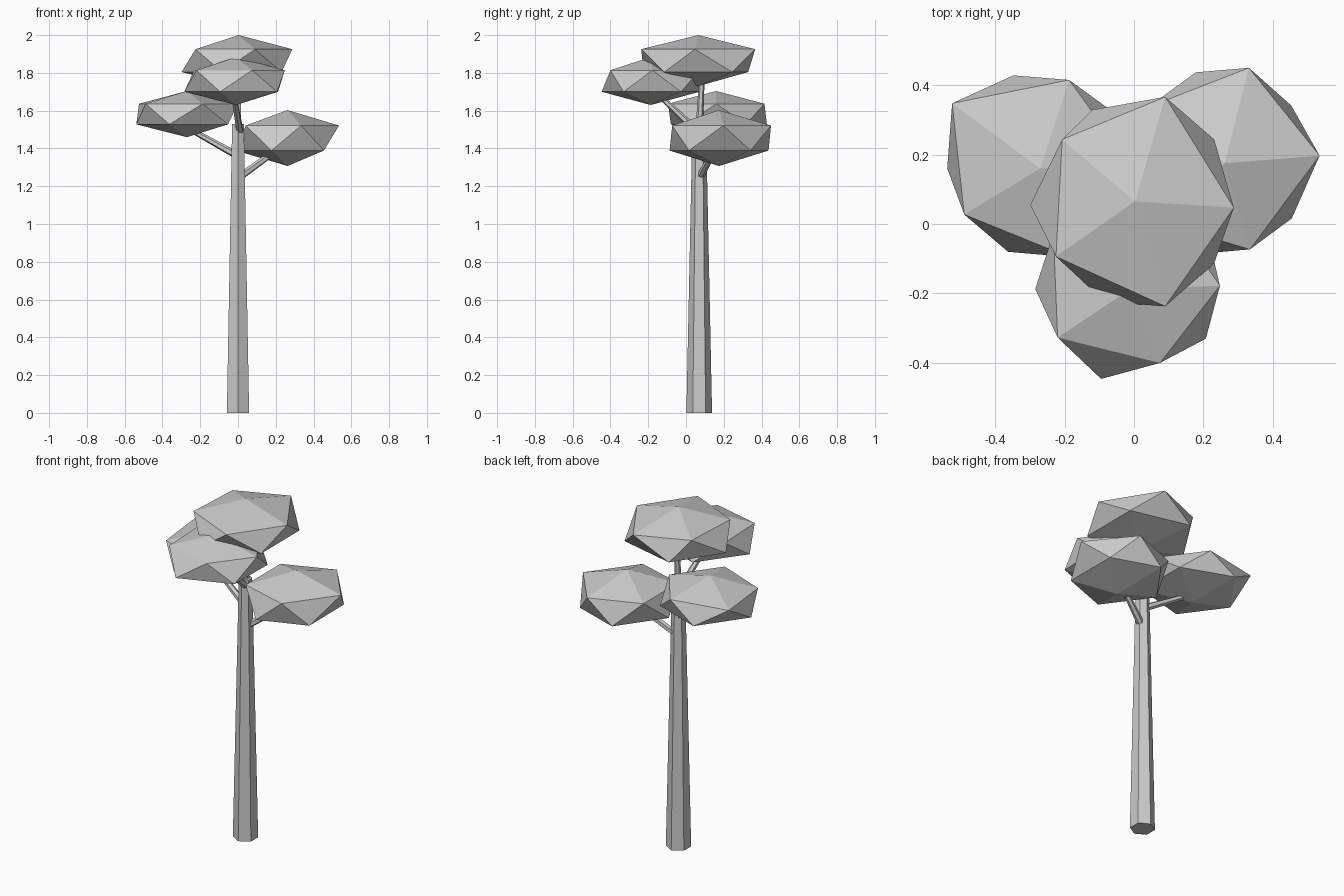
import bpy, math
from mathutils import Vector


def limb(name, start, end, r1, r2):
    # six-sided tapered cylinder between two points
    a, b = Vector(start), Vector(end)
    d = b - a
    bpy.ops.mesh.primitive_cone_add(vertices=6, radius1=r1, radius2=r2,
                                    depth=d.length, location=(a + b) / 2)
    o = bpy.context.object
    o.name = name
    if d.xy.length > 1e-4:
        o.rotation_euler = d.to_track_quat('Z', 'Y').to_euler()


def foliage(name, centre, size, nudges):
    # squashed low-poly ball; nudges move single corners, keyed by their angle
    bpy.ops.mesh.primitive_ico_sphere_add(subdivisions=1, radius=1, location=centre)
    o = bpy.context.object
    o.name = name
    for v in o.data.vertices:
        dx = dy = 0
        if v.co.xy.length > 0.1:
            ang = round(math.degrees(math.atan2(v.co.y, v.co.x)) / 36) * 36 % 360
            dx, dy = nudges.get(ang, (0, 0))
        v.co = (v.co.x * size[0] + dx, v.co.y * size[1] + dy, v.co.z * size[2])


# Trunk
limb("trunk", (0, 0.07, 0), (0, 0.07, 1.53), 0.068, 0.036)

# Branches
limb("right_branch", (0.01, 0.075, 1.25), (0.26, 0.17, 1.43), 0.02, 0.014)
limb("left_branch", (0, 0.075, 1.36), (-0.27, 0.15, 1.51), 0.02, 0.014)
limb("front_branch", (0.01, 0.06, 1.49), (-0.02, -0.13, 1.67), 0.02, 0.014)
limb("top_branch", (0, 0.07, 1.5), (0, 0.085, 1.78), 0.02, 0.014)

# Foliage clumps
foliage("top_foliage", (0.003, 0.065, 1.865), (0.315, 0.34, 0.135),
        {0: (0.003, -0.018), 72: (0, 0.012), 288: (0, -0.013), 144: (0.018, 0),
         108: (-0.035, -0.025), 180: (-0.02, -0.01), 216: (0, 0.02)})
foliage("right_foliage", (0.262, 0.175, 1.455), (0.305, 0.308, 0.148),
        {36: (-0.03, 0.005), 324: (-0.028, 0.003), 72: (-0.015, 0.013),
         288: (-0.012, 0.014), 0: (0, 0.022)})
foliage("left_foliage", (-0.27, 0.16, 1.582), (0.3, 0.3, 0.122),
        {144: (-0.037, 0.03), 216: (-0.002, 0.025), 252: (-0.01, 0.015),
         108: (0.005, 0.013)})
foliage("front_foliage", (-0.01, -0.187, 1.757), (0.307, 0.305, 0.127),
        {288: (0, 0.046), 216: (0.012, 0.02), 0: (-0.017, 0.009),
         324: (-0.005, 0.017)})
